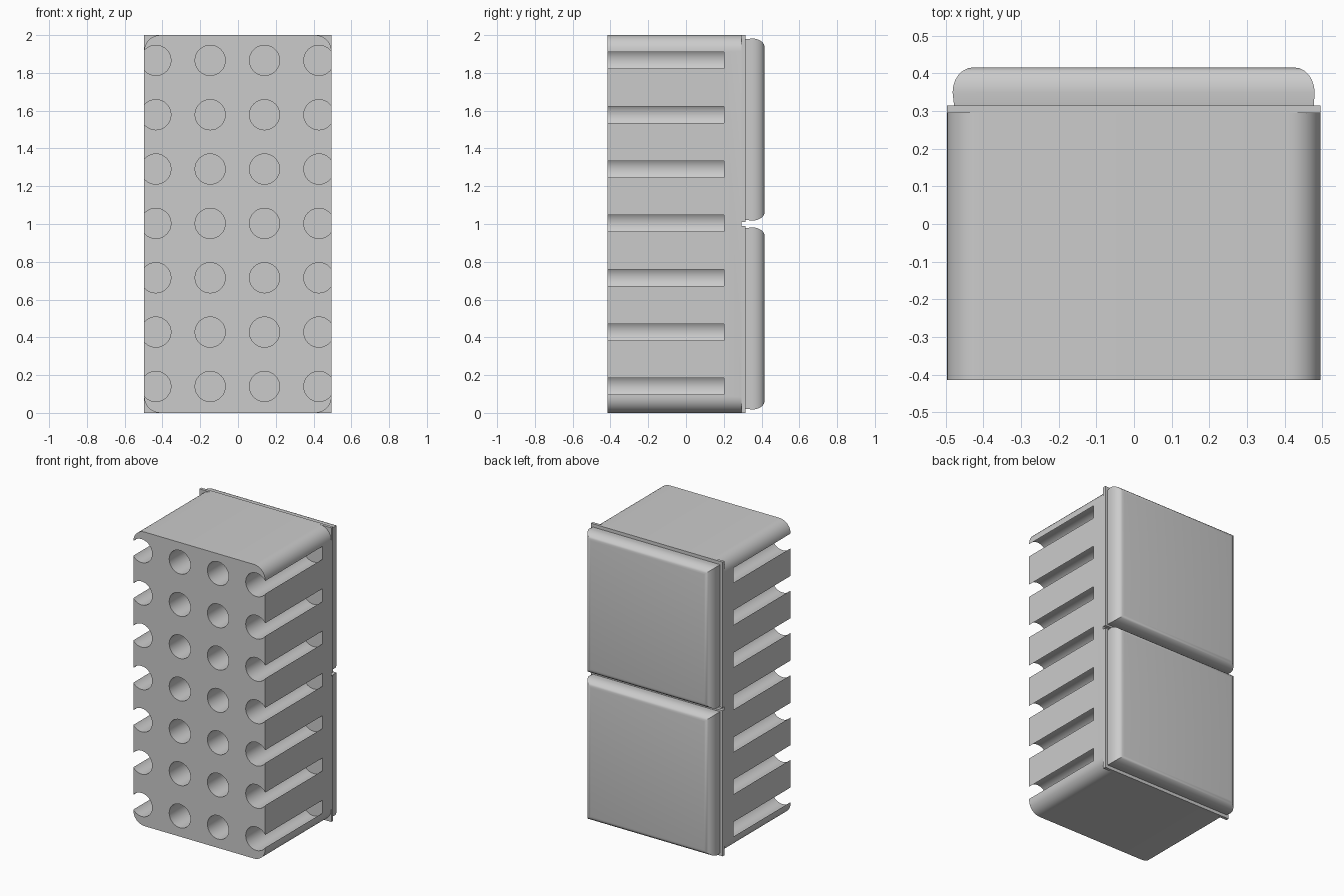
import bpy, bmesh, math

if "Cube" in bpy.data.objects:
    bpy.data.objects.remove(bpy.data.objects["Cube"])

XL, XR = -0.497, 0.495
Y_FRONT, Y_BODY, Y_PLATE, Y_KEY = -0.415, 0.295, 0.315, 0.416


def loft(name, rings):
    """Bridge equal-sized rings of points and cap both ends."""
    bm = bmesh.new()
    loops = [[bm.verts.new(p) for p in ring] for ring in rings]
    for a, b in zip(loops, loops[1:]):
        for i in range(len(a)):
            j = (i + 1) % len(a)
            bm.faces.new((a[i], a[j], b[j], b[i]))
    bm.faces.new(loops[0])
    bm.faces.new(loops[-1])
    bmesh.ops.recalc_face_normals(bm, faces=bm.faces)
    mesh = bpy.data.meshes.new(name)
    bm.to_mesh(mesh)
    bm.free()
    obj = bpy.data.objects.new(name, mesh)
    bpy.context.collection.objects.link(obj)
    return obj


def rect(x0, x1, z0, z1, y):
    return [(x0, y, z0), (x1, y, z0), (x1, y, z1), (x0, y, z1)]


def rounded_rect(x0, x1, z0, z1, r, y, steps=8):
    pts = []
    corners = [(x1 - r, z1 - r), (x0 + r, z1 - r), (x0 + r, z0 + r), (x1 - r, z0 + r)]
    for k, (cx, cz) in enumerate(corners):
        for s in range(steps + 1):
            a = math.pi / 2 * (k + s / steps)
            pts.append((cx + r * math.cos(a), y, cz + r * math.sin(a)))
    return pts


def circle(x, z, r, y, n=32):
    return [(x + r * math.cos(2 * math.pi * i / n), y, z + r * math.sin(2 * math.pi * i / n))
            for i in range(n)]


def smooth(obj):
    bpy.ops.object.select_all(action='DESELECT')
    bpy.context.view_layer.objects.active = obj
    obj.select_set(True)
    bpy.ops.object.shade_smooth_by_angle(angle=math.radians(30))


# Main block with rounded long edges
body = loft("body", [rounded_rect(XL, XR, 0, 2, 0.085, y) for y in (Y_FRONT, Y_BODY)])

# Grid of blind holes, the outer columns breaking through the sides
cutters = []
for col in range(4):
    for row in range(7):
        x, z = -0.435 + 0.2877 * col, 0.14 + 0.2877 * row
        cutters.append(loft("hole_cutter", [circle(x, z, 0.08, y) for y in (Y_FRONT - 0.1, 0.2)]))
bpy.ops.object.select_all(action='DESELECT')
for c in cutters:
    c.select_set(True)
bpy.context.view_layer.objects.active = cutters[0]
bpy.ops.object.join()
cutter = cutters[0]

mod = body.modifiers.new("holes", 'BOOLEAN')
mod.operation = 'DIFFERENCE'
mod.solver = 'EXACT'
mod.object = cutter
bpy.context.view_layer.objects.active = body
bpy.ops.object.modifier_apply(modifier=mod.name)
bpy.data.objects.remove(cutter)
smooth(body)

# Two back plates with a narrow gap, each carrying a pillowed panel
for name, z0, z1 in (("lower", 0.0, 1.0), ("upper", 1.0, 2.0)):
    gap0, gap1 = (0, 0.01) if name == "lower" else (0.01, 0)
    loft(name + "_back_plate",
         [rect(XL, XR, z0 + gap0, z1 - gap1, y) for y in (Y_BODY, Y_PLATE)])

    rings = [rect(-0.478, 0.478, z0 + 0.022, z1 - 0.022, Y_PLATE)]
    for s in range(7):
        a = math.pi / 2 * s / 6
        ix, iz = 0.054 * (1 - math.cos(a)), 0.045 * (1 - math.cos(a))
        y = 0.35 + (Y_KEY - 0.35) * math.sin(a)
        rings.append(rect(-0.482 + ix, 0.48 - ix, z0 + 0.018 + iz, z1 - 0.018 - iz, y))
    smooth(loft(name + "_back_panel", rings))
